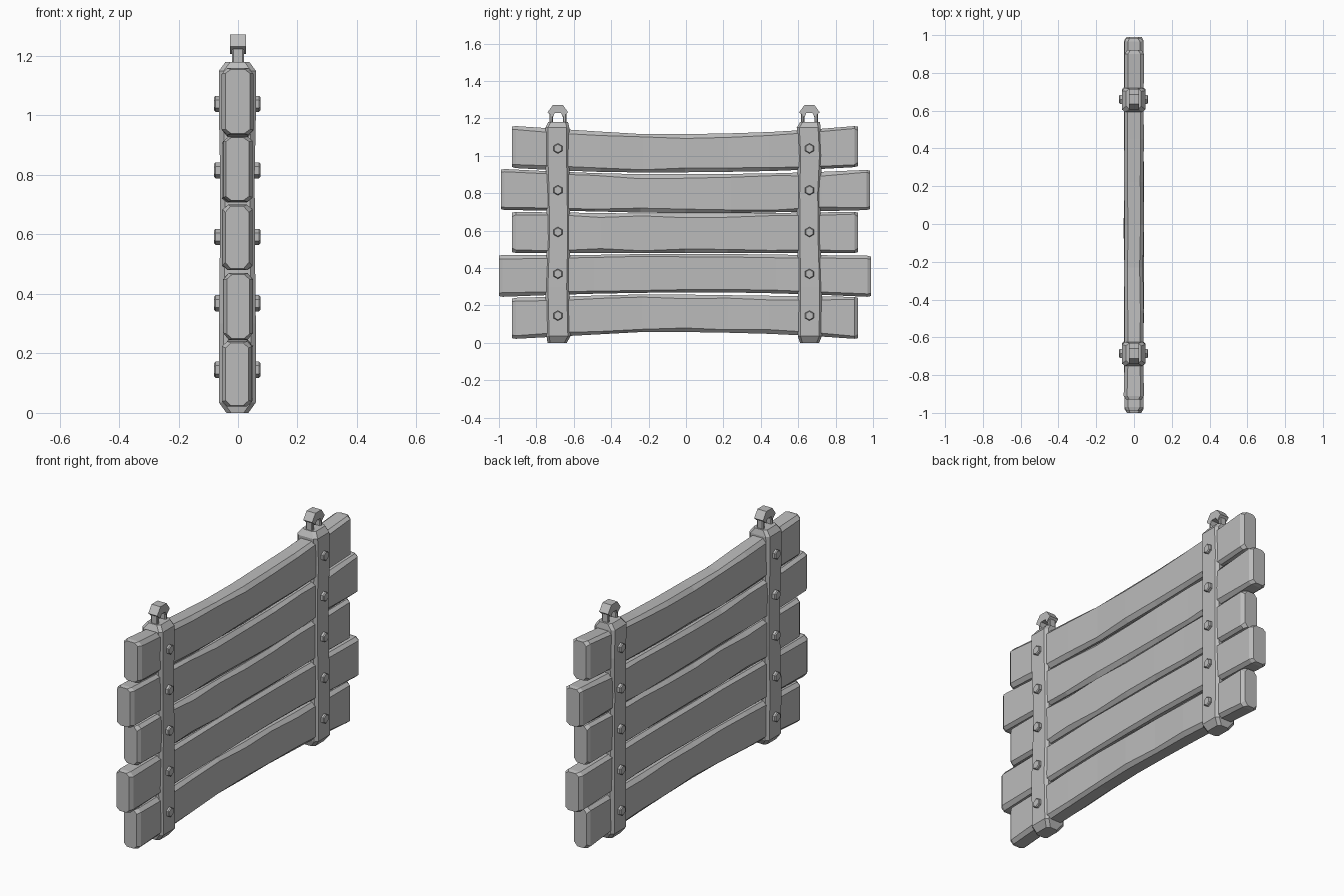
import bpy, bmesh, math, random
from mathutils import Vector

random.seed(4)
if "Cube" in bpy.data.objects:
    bpy.data.objects.remove(bpy.data.objects["Cube"])

grey = bpy.data.materials.new("plain grey")
grey.use_nodes = True
tint = (0.5, 0.5, 0.5, 1)
grey.diffuse_color = tint
grey.node_tree.nodes["Principled BSDF"].inputs["Base Color"].default_value = tint


def finish(name, bm):
    bmesh.ops.recalc_face_normals(bm, faces=bm.faces)
    mesh = bpy.data.meshes.new(name)
    bm.to_mesh(mesh)
    bm.free()
    mesh.materials.append(grey)
    obj = bpy.data.objects.new(name, mesh)
    bpy.context.collection.objects.link(obj)
    return obj


def loft(name, rings, closed=False):
    """Skin a row of equal rings; cap the ends unless closed."""
    bm = bmesh.new()
    rows = [[bm.verts.new(p) for p in ring] for ring in rings]
    n = len(rows[0])
    pairs = list(zip(rows, rows[1:]))
    for a, b in pairs:
        for i in range(n):
            j = (i + 1) % n
            bm.faces.new((a[i], a[j], b[j], b[i]))
    bm.faces.new(rows[0])
    bm.faces.new(rows[-1])
    return finish(name, bm)


def chamfered(u0, u1, v0, v1, c, d):
    """Rectangle with cut corners, as (u, v) pairs."""
    return [(u0 + c, v0), (u1 - c, v0), (u1, v0 + d), (u1, v1 - d),
            (u1 - c, v1), (u0 + c, v1), (u0, v1 - d), (u0, v0 + d)]


def sample(values, t):
    """Linear lookup in evenly spaced values, t from 0 to 1."""
    s = t * (len(values) - 1)
    i = min(int(s), len(values) - 2)
    return values[i] + (values[i + 1] - values[i]) * (s - i)


# Planks: y start, y end, then lower and upper edge heights along the length
planks = [
    ("bottom_plank", -0.93, 0.92, (0.02, 0.04, 0.06, 0.055, 0.045, 0.02),
     (0.24, 0.25, 0.26, 0.255, 0.25, 0.245)),
    ("lower_plank", -1.0, 0.99, (0.245, 0.26, 0.268, 0.27, 0.262, 0.245),
     (0.47, 0.468, 0.475, 0.475, 0.47, 0.465)),
    ("middle_plank", -0.93, 0.92, (0.48, 0.48, 0.48, 0.48, 0.48, 0.48),
     (0.70, 0.695, 0.69, 0.69, 0.695, 0.70)),
    ("upper_plank", -0.99, 0.985, (0.71, 0.705, 0.695, 0.692, 0.70, 0.71),
     (0.93, 0.91, 0.90, 0.902, 0.908, 0.925)),
    ("top_plank", -0.93, 0.92, (0.935, 0.915, 0.91, 0.913, 0.92, 0.94),
     (1.16, 1.135, 1.113, 1.118, 1.13, 1.16)),
]
for name, y0, y1, low, high in planks:
    rings = []
    steps = 8
    ys = [y0] + [y0 + 0.02 + (y1 - y0 - 0.04) * k / steps
                 for k in range(steps + 1)] + [y1]
    for y in ys:
        t = (y - y0) / (y1 - y0)
        shrink = 0.012 if y in (y0, y1) else 0
        left = -0.052 + shrink + random.uniform(-0.003, 0.003)
        right = 0.05 - shrink + random.uniform(-0.003, 0.003)
        section = chamfered(left, right, sample(low, t) + shrink * 0.4,
                            sample(high, t) - shrink * 0.4,
                            0.018, random.uniform(0.012, 0.024))
        rings.append([(x, y, z) for x, z in section])
    loft(name, rings)

# Straps, bolts and hanging loops at both ends
for side, yc in (("right_end", -0.685), ("left_end", 0.66)):
    rings = []
    for z, cut in ((0, 0.025), (0.035, 0), (0.3, 0), (0.55, 0.003), (0.8, 0.004),
                   (1.0, 0), (1.15, 0), (1.18, 0.022)):
        shift = random.uniform(-0.004, 0.004)
        half = 0.064 - cut * 0.5
        section = chamfered(-0.064 + cut, 0.06 - cut, yc - half + shift,
                            yc + half + shift, 0.016, 0.014)
        rings.append([(x, y, z) for x, y in section])
    loft(side + "_strap", rings)

    # Hexagonal bolts pass right through the strap
    for k in range(5):
        zc = 0.145 + 0.2235 * k
        rings = []
        for x, r in ((-0.08, 0.022), (-0.075, 0.027), (0.07, 0.027), (0.075, 0.022)):
            rings.append([(x, yc + r * math.cos(a), zc + r * math.sin(a))
                          for a in (math.tau * (i + 0.5) / 6 for i in range(6))])
        loft(f"{side}_bolt_{k + 1}", rings)

    # Loop: slim legs carrying a heavier faceted arch
    for sign, leg in ((-1, "first"), (1, "second")):
        yl = yc + sign * 0.036
        rings = [[(x, y, z) for x, y in chamfered(-0.02, 0.02, yl - 0.009, yl + 0.009,
                                                  0.005, 0.004)]
                 for z in (1.165, 1.225)]
        loft(f"{side}_{leg}_loop_leg", rings)
    outline = [((-0.055, 1.232), (-0.026, 1.207)), ((-0.026, 1.272), (-0.017, 1.228)),
               ((0.026, 1.272), (0.017, 1.228)), ((0.055, 1.232), (0.026, 1.207))]
    rings = []
    for (yo, zo), (yi, zi) in outline:
        rings.append([(-0.027, yc + yo, zo), (0.027, yc + yo, zo),
                      (0.027, yc + yi, zi), (-0.027, yc + yi, zi)])
    loft(side + "_loop_arch", rings)
